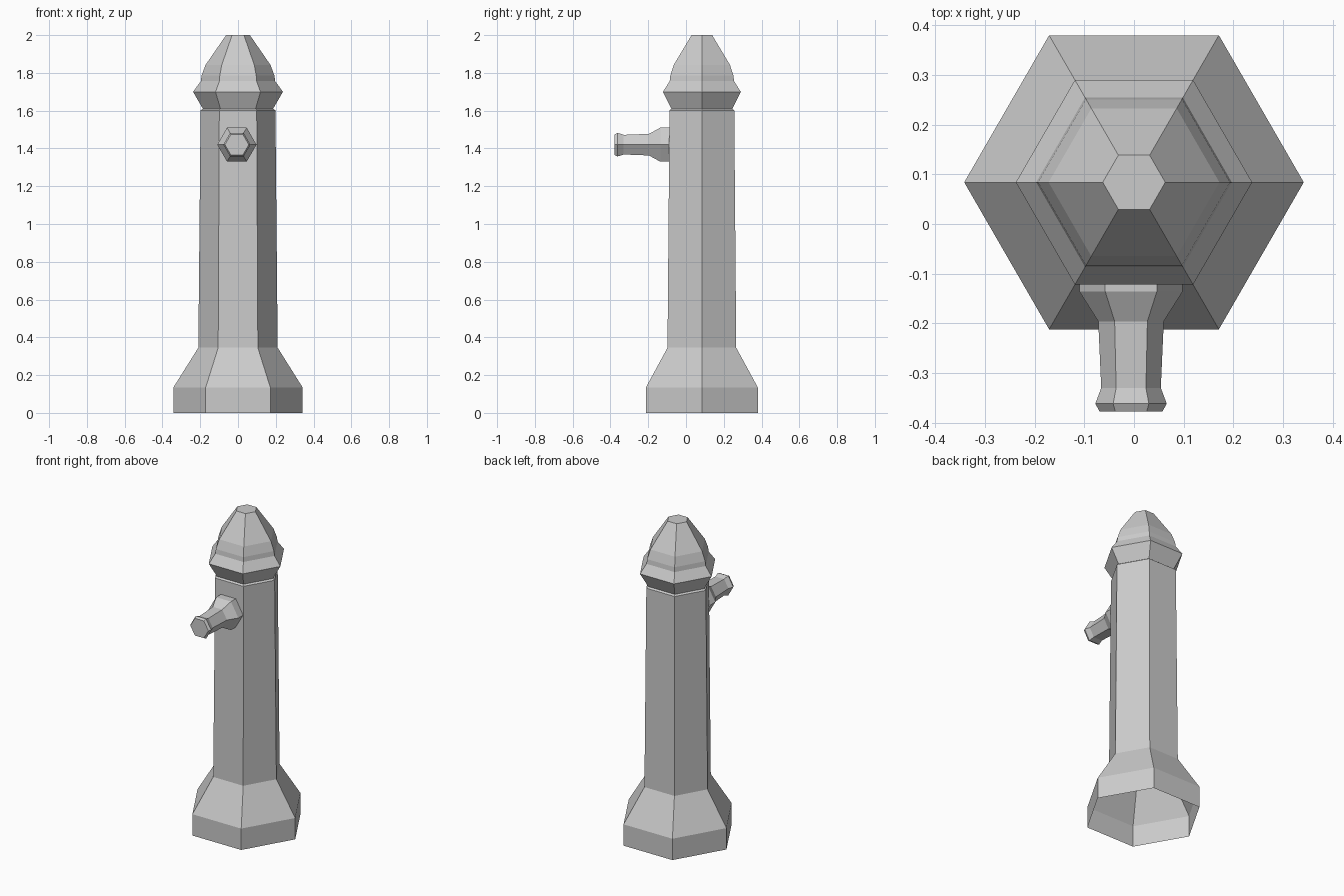
import bpy, math
from mathutils import Matrix, Vector

cube = bpy.data.objects.get("Cube")
if cube:
    bpy.data.objects.remove(cube, do_unlink=True)

SIDES = 6

grey = bpy.data.materials.new("plain grey")
grey.use_nodes = True
colour = (0.6, 0.6, 0.6, 1)
grey.diffuse_color = colour
grey.node_tree.nodes["Principled BSDF"].inputs["Base Color"].default_value = colour


def hex_turning(name, profile, origin, rotation=Matrix(), cap_end=False):
    """Sweep a (radius, distance) profile round its axis as a hexagonal shell."""
    verts, faces = [], []
    for radius, dist in profile:
        for i in range(SIDES):
            a = math.tau * i / SIDES
            p = Vector((radius * math.cos(a), radius * math.sin(a), dist))
            verts.append(rotation @ p + Vector(origin))
    for ring in range(len(profile) - 1):
        for i in range(SIDES):
            a, b = ring * SIDES + i, ring * SIDES + (i + 1) % SIDES
            faces.append((a, b, b + SIDES, a + SIDES))
    if cap_end:
        faces.append(tuple(range(len(verts) - SIDES, len(verts))))
    mesh = bpy.data.meshes.new(name)
    mesh.from_pydata(verts, [], faces)
    mesh.materials.append(grey)
    obj = bpy.data.objects.new(name, mesh)
    bpy.context.collection.objects.link(obj)
    return obj


AXIS = (0, 0.084, 0)

# Flared foot and tapering column, open underneath
hex_turning("column", [(0.342, 0), (0.342, 0.135), (0.21, 0.345),
                       (0.198, 1.602), (0.186, 1.61)], AXIS)

# Collar and domed cap
hex_turning("collar", [(0.186, 1.61), (0.238, 1.7), (0.197, 1.756)], AXIS)
hex_turning("cap", [(0.197, 1.756), (0.193, 1.785), (0.172, 1.842),
                    (0.063, 2.0)], AXIS, cap_end=True)

# Spout pointing forward, with a flared lip
forward = Matrix.Rotation(math.radians(90), 4, "X")
hex_turning("spout", [(0.104, 0.08), (0.104, 0.136), (0.066, 0.196),
                      (0.06, 0.33)], (-0.006, 0, 1.42), forward)
hex_turning("spout_lip", [(0.06, 0.33), (0.072, 0.362), (0.063, 0.378)],
            (-0.006, 0, 1.42), forward, cap_end=True)
